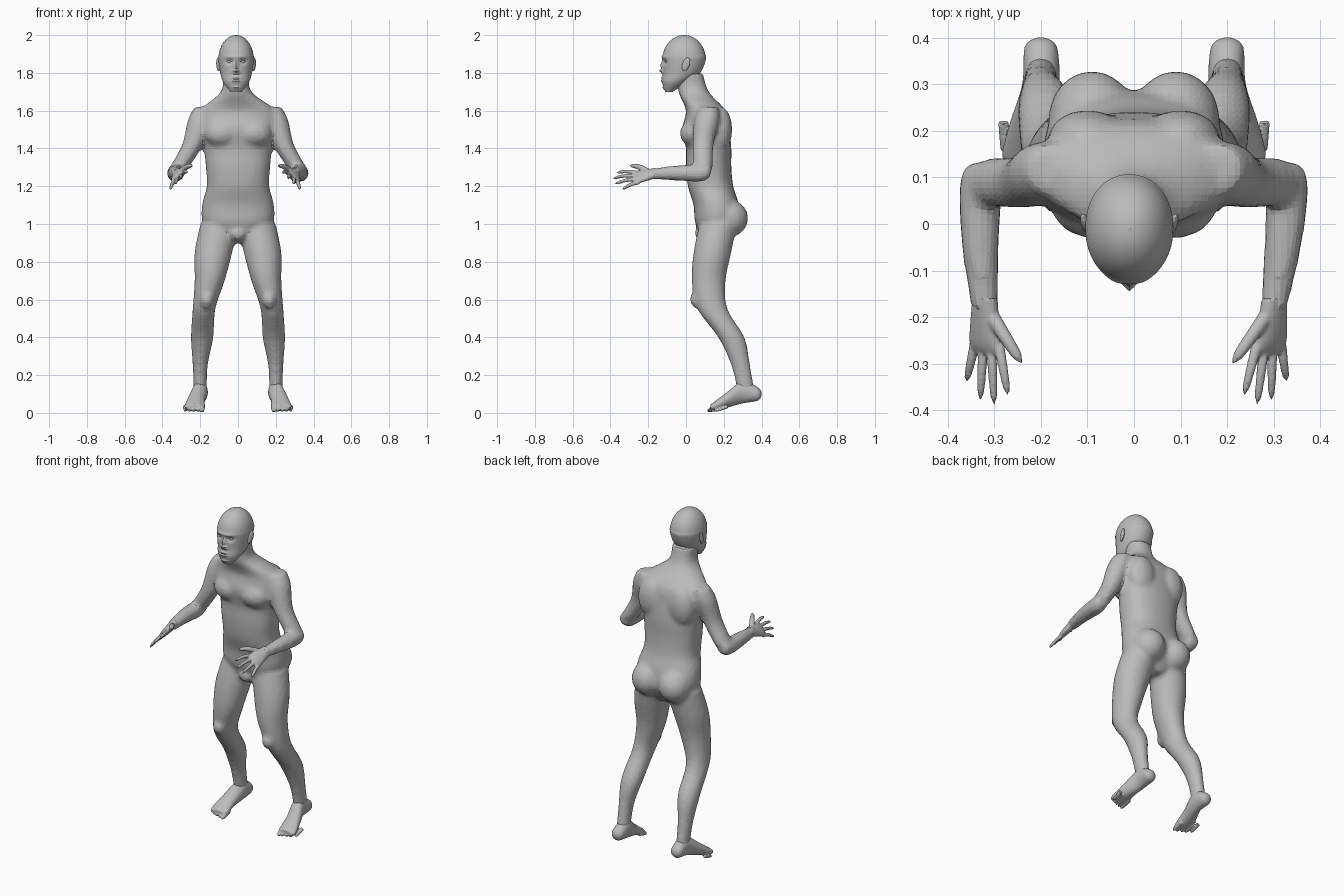
import bpy, bmesh, math
from mathutils import Vector, Matrix

cube = bpy.data.objects.get("Cube")
if cube:
    bpy.data.objects.remove(cube, do_unlink=True)

SKIN = (.5, .5, .5, 1)
skin = bpy.data.materials.new("skin grey")
skin.use_nodes = True
skin.diffuse_color = SKIN
bsdf = next(node for node in skin.node_tree.nodes if node.type == 'BSDF_PRINCIPLED')
bsdf.inputs["Base Color"].default_value = SKIN

X, Y, Z = Vector((1, 0, 0)), Vector((0, 1, 0)), Vector((0, 0, 1))
SIDES = {"right": -1, "left": 1}
HEAD_X = -.01


def smooth_rows(rows, steps):
    """Catmull-Rom interpolation of section rows."""
    out = []
    for i in range(len(rows) - 1):
        before, start, end = rows[max(i - 1, 0)], rows[i], rows[i + 1]
        after = rows[min(i + 2, len(rows) - 1)]
        slope_in, slope_out = (end - before) / 2, (after - start) / 2
        for step in range(steps):
            t = step / steps
            ease = t * t * (3 - 2 * t)
            out.append(start.lerp(end, ease) + slope_in * (t * (1 - t) ** 2)
                       - slope_out * (t * t * (1 - t)))
    return out + [rows[-1]]


def loft(bm, rows, normal, across=X, segs=24, steps=4, power=2):
    """Skin rounded sections (x, y, z, radius, other radius) and cap both ends."""
    rows = [Vector(row if len(row) == 5 else (*row, row[-1])) for row in rows]
    u = (across - normal * across.dot(normal)).normalized()
    v = normal.cross(u)
    rings = []
    for row in smooth_rows(rows, steps):
        centre, wide, deep = Vector(row[:3]), max(row[3], .002), max(row[4], .002)
        ring = []
        for k in range(segs):
            angle = math.tau * k / segs
            c, s = (math.copysign(abs(f) ** (2 / power), f) for f in (math.cos(angle), math.sin(angle)))
            ring.append(bm.verts.new(centre + u * (c * wide) + v * (s * deep)))
        rings.append(ring)
    for low, high in zip(rings, rings[1:]):
        for k in range(segs):
            j = (k + 1) % segs
            bm.faces.new((low[k], low[j], high[j], high[k]))
    bm.faces.new(rings[0][::-1])
    bm.faces.new(rings[-1])


def digit(bm, base, tip, radius, bend=0.0):
    """Tapered, round-ended finger or toe."""
    base, tip = Vector(base), Vector(tip)
    rows = []
    for k in range(9):
        t = k / 8
        centre = base.lerp(tip, t) + Z * (bend * math.sin(math.pi * t))
        rows.append((*centre, radius * (1 - t / 3) * math.sqrt(1 - t ** 8)))
    loft(bm, rows, (tip - base).normalized(), segs=12, steps=2)


def ellipsoid(bm, centre, radii, segs=20):
    matrix = Matrix.Translation(centre) @ Matrix.Diagonal((*radii, 1))
    return bmesh.ops.create_uvsphere(bm, u_segments=segs, v_segments=segs // 2,
                                     radius=1, matrix=matrix)["verts"]


def press(verts, x, z, wide, high, depth):
    """Press the face in (positive depth) or pull it out, with a soft falloff."""
    for vert in verts:
        if vert.co.y < -.04:
            falloff = ((vert.co.x - x) / wide) ** 2 + ((vert.co.z - z) / high) ** 2
            vert.co.y += depth * math.exp(-falloff)


def finish(name, bm, voxel=None):
    """Make the object; a voxel size blends its overlapping pieces into one skin."""
    bmesh.ops.recalc_face_normals(bm, faces=bm.faces[:])
    mesh = bpy.data.meshes.new(name)
    bm.to_mesh(mesh)
    bm.free()
    mesh.materials.append(skin)
    ob = bpy.data.objects.new(name, mesh)
    bpy.context.collection.objects.link(ob)
    if voxel:
        remesh = ob.modifiers.new("blend", 'REMESH')
        remesh.mode, remesh.voxel_size = 'VOXEL', voxel
        soften = ob.modifiers.new("soften", 'SMOOTH')
        soften.factor, soften.iterations = .5, 4


def sided(rows, side):
    """Put rows on one side; the left forearm and hand turn slightly inward."""
    out = []
    for x, y, *rest in rows:
        turn = max(0, .09 - y) * .075 if side > 0 else 0
        out.append((side * (x - turn), y, *rest))
    return out


# Torso and neck, crotch upward at even steps: front, back, half width
TORSO = [(.1, .22, .06), (.05, .28, .18), (.04, .28, .19), (.01, .25, .165), (0, .24, .17), (0, .24, .18),
         (-.02, .23, .2), (0, .21, .2), (-.04, .12, .08), (-.05, .09, .07)]
body = bmesh.new()
rows = []
for i, (front, back, width) in enumerate(TORSO):
    centre_x = HEAD_X if i > 7 else 0
    rows.append((centre_x, (front + back) / 2, .9 + i / 10, width, (back - front) / 2))
loft(body, rows, Z, segs=40, power=2.3)
ellipsoid(body, (0, .085, .95), (.045, .04, .04))

# Legs, hip downward at even steps: x, y, half width, half depth
LEG = [(.1, .17, .1, .1), (.13, .14, .1, .1), (.15, .12, .08, .09), (.18, .14, .06, .08),
       (.19, .24, .06, .07), (.2, .29, .04, .05), (.2, .32, .035, .045)]
leg_rows = [(x, y, 1 - i * .15, wide, deep) for i, (x, y, wide, deep) in enumerate(LEG)]
# Arms: x, y, z, radius
UPPER_ARM = [(.18, .12, 1.62, .05), (.2, .11, 1.55, .066), (.24, .09, 1.42, .056),
             (.31, .09, 1.3, .05), (.33, .09, 1.25, .03)]
FOREARM = [(.33, .13, 1.28, .03), (.33, .08, 1.27, .046), (.33, -.05, 1.27, .04), (.32, -.19, 1.265, .028)]
for side in SIDES.values():
    loft(body, sided(leg_rows, side), Z)
    loft(body, sided(UPPER_ARM, side), Z)
    loft(body, sided(FOREARM, side), Y)
    # Buttock, chest, shoulder blade, kneecap
    ellipsoid(body, (side * .09, .225, 1.03), (.095, .105, .1))
    ellipsoid(body, (side * .085, .045, 1.48), (.095, .077, .075))
    ellipsoid(body, (side * .1, .185, 1.5), (.085, .06, .12))
    ellipsoid(body, (side * .165, .07, .6), (.04, .05, .05))
finish("body", body, voxel=.014)

# Hands, palms facing in and down
PALM = [(.32, -.16, 1.27, .03, .025), (.32, -.25, 1.25, .044, .018), (.31, -.28, 1.25, .04, .01)]
KNUCKLES = Vector((.29, -.26, 1.27)), Vector((.34, -.25, 1.22))
FINGERTIPS = Vector((.27, -.37, 1.27)), Vector((.36, -.34, 1.18))
for name, side in SIDES.items():
    hand = bmesh.new()
    loft(hand, sided(PALM, side), Y, across=Vector((side, 0, -1)))
    digit(hand, *sided([(.31, -.19, 1.27), (.24, -.3, 1.31)], side), radius=.017, bend=.01)
    for i in range(4):
        spread = i / 3
        reach = Y * (.035 * math.sin(math.pi * spread))
        ends = [KNUCKLES[0].lerp(KNUCKLES[1], spread), FINGERTIPS[0].lerp(FINGERTIPS[1], spread) - reach]
        digit(hand, *sided(ends, side), radius=.012, bend=.008)
    finish(name + "_hand", hand, voxel=.004)

# Feet, heel to toes
FOOT = [(.2, .4, .1, .01, .01), (.2, .38, .1, .035, .036), (.2, .3, .11, .04, .06),
        (.22, .22, .07, .046, .042), (.23, .15, .035, .054, .024), (.23, .13, .03, .045, .015)]
for name, side in SIDES.items():
    foot = bmesh.new()
    loft(foot, sided(FOOT, side), Y)
    for i in range(5):
        x, tip = .19 + .0225 * i, .11 + .0025 * i * i
        digit(foot, *sided([(x, tip + .07, .035), (x, tip, .008)], side), radius=.012 if i else .017)
    finish(name + "_foot", foot, voxel=.005)

# Head: jaw sections at even steps (front, back, half width), then a domed skull
JAW = [(-.11, -.07, .03), (-.125, .01, .068), (-.122, .075, .084)]
rows = []
for i, (front, back, width) in enumerate(JAW):
    rows.append((0, (front + back) / 2, 1.7 + i / 20, width, (back - front) / 2))
for i in range(8):
    angle = math.pi / 2 * i / 7
    rows.append((0, -.01, 1.87 + .13 * math.sin(angle), .094 * math.cos(angle), .115 * math.cos(angle)))
head = bmesh.new()
loft(head, rows, Z, segs=64, steps=6, power=2.1)
face = head.verts[:]
# Nose bridge and tip, lips, chin
press(face, 0, 1.84, .011, .02, -.012)
press(face, 0, 1.81, .012, .01, -.02)
for height in (1.775, 1.757, 1.72):
    press(face, 0, height, .022, .007, -.008)
for side in SIDES.values():
    # Eye socket, brow, nostril
    press(face, side * .035, 1.86, .02, .014, .014)
    press(face, side * .03, 1.885, .03, .01, -.006)
    press(face, side * .015, 1.805, .01, .008, -.007)
for side in SIDES.values():
    ellipsoid(head, (side * .035, -.095, 1.86), (.015, .015, .012), 16)
    # Ear, leaning back and standing off the skull
    for vert in ellipsoid(head, (side * .094, 0, 1.845), (.01, .02, .036), 24):
        vert.co.y += (vert.co.z - 1.845) / 4
        vert.co.x += side * vert.co.y / 4
bmesh.ops.translate(head, verts=head.verts[:], vec=X * HEAD_X)
finish("head", head)
